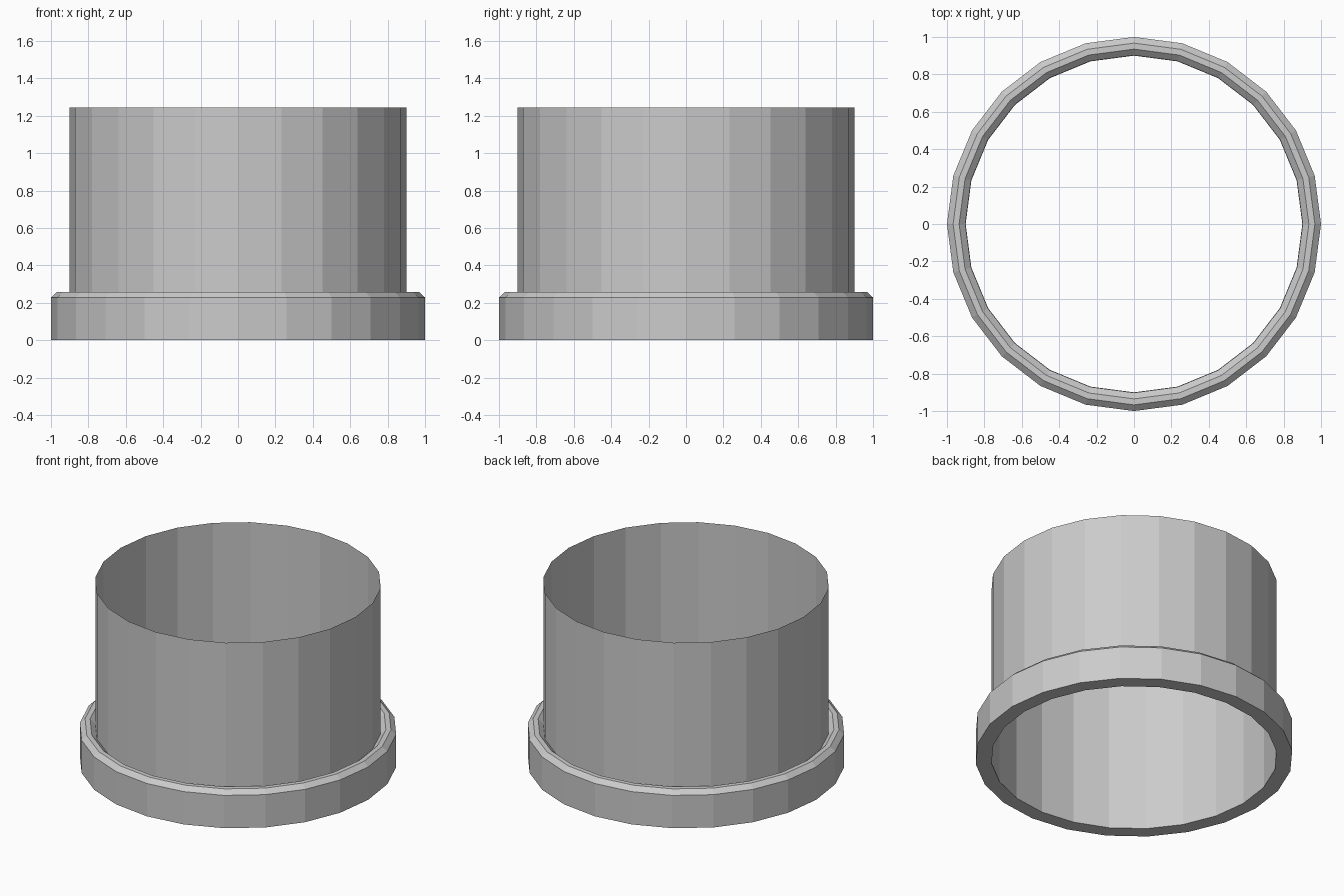
import bpy, bmesh
from math import cos, sin, tau

if "Cube" in bpy.data.objects:
    bpy.data.objects.remove(bpy.data.objects["Cube"])

SIDES = 24


def lathe(name, profile):
    """Sweep an open (radius, height) profile around z with flat faces."""
    bm = bmesh.new()
    rings = [[bm.verts.new((r * cos(tau * i / SIDES), r * sin(tau * i / SIDES), z))
              for i in range(SIDES)] for r, z in profile]
    for a, b in zip(rings, rings[1:]):
        for i in range(SIDES):
            j = (i + 1) % SIDES
            bm.faces.new((a[i], a[j], b[j], b[i]))
    mesh = bpy.data.meshes.new(name)
    bm.to_mesh(mesh)
    bm.free()
    obj = bpy.data.objects.new(name, mesh)
    bpy.context.collection.objects.link(obj)
    return obj


# Base collar: flat underside, outer wall, bevelled top lip sloping to the tube
lathe("base_collar", [(0.90, 0), (1.0, 0), (1.0, 0.228), (0.967, 0.258),
                      (0.935, 0.258), (0.902, 0.228)])

# Thin open-ended tube standing inside the collar
lathe("tube_wall", [(0.902, 0), (0.902, 1.243)])
